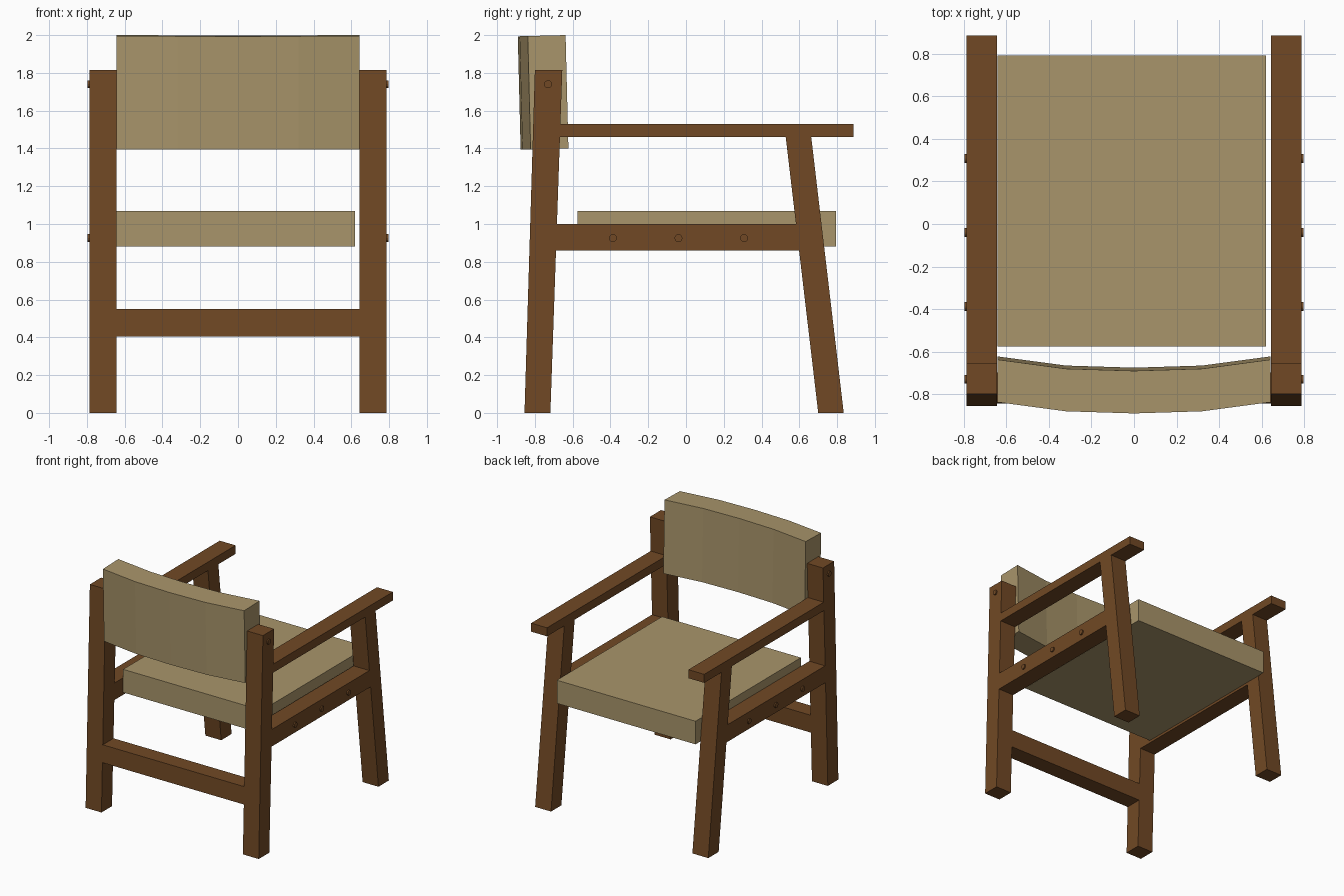
import bpy, bmesh
from math import pi
from mathutils import Matrix

cube = bpy.data.objects.get("Cube")
if cube:
    bpy.data.objects.remove(cube)


def material(name, rgb):
    mat = bpy.data.materials.new(name)
    mat.use_nodes = True
    mat.diffuse_color = (*rgb, 1)
    mat.node_tree.nodes["Principled BSDF"].inputs["Base Color"].default_value = (*rgb, 1)
    return mat


wood = material("brown wood", (0.165, 0.066, 0.018))
fabric = material("tan upholstery", (0.395, 0.300, 0.145))


def finish(bm, name, mat):
    bmesh.ops.recalc_face_normals(bm, faces=bm.faces)
    mesh = bpy.data.meshes.new(name)
    bm.to_mesh(mesh)
    bm.free()
    mesh.materials.append(mat)
    obj = bpy.data.objects.new(name, mesh)
    bpy.context.collection.objects.link(obj)
    return obj


def extrude(points, offset):
    """Flat outline pushed along an offset into a solid."""
    bm = bmesh.new()
    face = bm.faces.new([bm.verts.new(p) for p in points])
    moved = bmesh.ops.extrude_face_region(bm, geom=[face], use_keep_orig=True)["geom"]
    verts = [g for g in moved if isinstance(g, bmesh.types.BMVert)]
    bmesh.ops.translate(bm, vec=offset, verts=verts)
    return bm


def side_part(name, outline, x0, x1, mat):
    """Side outline in (y, z), extruded across the width."""
    return finish(extrude([(x0, y, z) for y, z in outline], (x1 - x0, 0, 0)), name, mat)


INNER, OUTER = 0.643, 0.787
TOP_Z, ARM_Z = 1.815, 1.46


# Sloping edges of the legs
def back_outer(z):
    return -0.855 + 0.055 * z / TOP_Z


def back_inner(z):
    return -0.718 + 0.063 * z / TOP_Z


def front_inner(z):
    return 0.70 - 0.172 * z / ARM_Z


def front_outer(z):
    return 0.835 - 0.172 * z / ARM_Z


def between(first, second, z0, z1):
    return [(first(z0), z0), (second(z0), z0), (second(z1), z1), (first(z1), z1)]


# Side frames: legs, seat rail, armrest and pegs
pegs = [(-0.73, 1.74), (-0.387, 0.925), (-0.04, 0.925), (0.308, 0.925)]
for side, s in (("left", 1), ("right", -1)):
    frame = {
        "back_leg": between(back_outer, back_inner, 0, TOP_Z),
        "front_leg": between(front_inner, front_outer, 0, ARM_Z),
        "seat_rail": between(back_inner, front_inner, 0.86, 1.0),
        "armrest": between(back_inner, lambda z: 0.887, ARM_Z, 1.53),
    }
    for part, outline in frame.items():
        side_part(f"{side}_{part}", outline, s * INNER, s * OUTER, wood)
    bm = bmesh.new()
    for y, z in pegs:
        place = Matrix.Translation((s * 0.78, y, z)) @ Matrix.Rotation(pi / 2, 4, "Y")
        bmesh.ops.create_cone(bm, cap_ends=True, segments=12, radius1=0.021,
                              radius2=0.021, depth=0.035, matrix=place)
    finish(bm, f"{side}_pegs", wood)

# Stretcher joining the back legs
side_part("back_stretcher", between(back_outer, back_inner, 0.405, 0.55), -INNER, INNER, wood)

# Seat cushion
side_part("seat_cushion", [(-0.575, 0.88), (0.793, 0.88), (0.793, 1.07), (-0.575, 1.07)],
          -0.642, 0.62, fabric)

# Curved backrest, slightly tilted
curve = [(-0.642, -0.635), (-0.32, -0.678), (0, -0.688), (0.32, -0.678), (0.642, -0.635)]
outline = curve + [(x, y - 0.2) for x, y in reversed(curve)]
bm = extrude([(x, y, 1.4) for x, y in outline], (0, 0, 0.6))
for v in bm.verts:
    y, z = v.co.y, v.co.z
    v.co.y += 0.025 * (1.9 - z)
    v.co.z += 0.025 * (y + 0.635)
finish(bm, "backrest_cushion", fabric)
